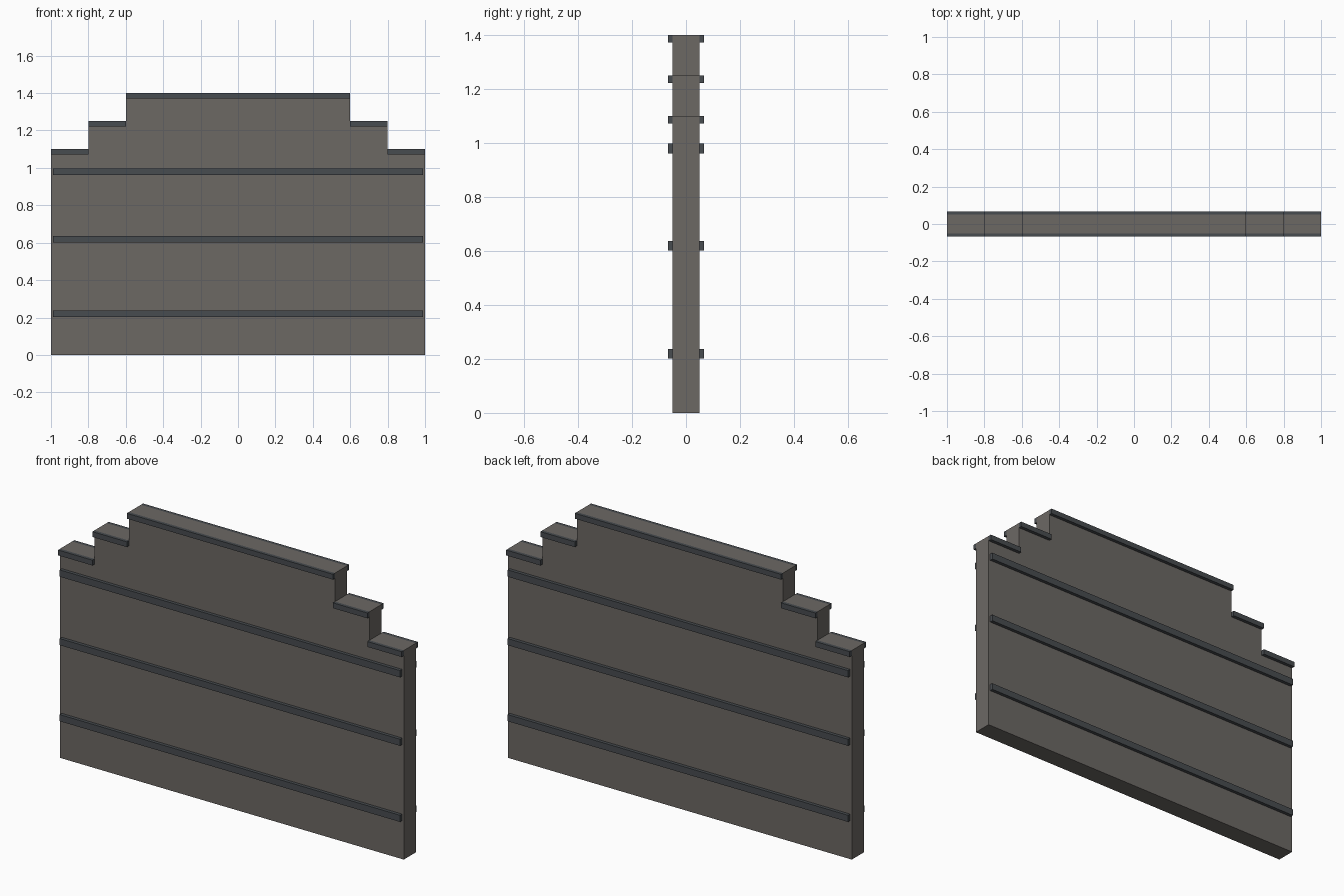
import bpy, bmesh

if "Cube" in bpy.data.objects:
    bpy.data.objects.remove(bpy.data.objects["Cube"])


def material(name, rgb):
    m = bpy.data.materials.new(name)
    m.diffuse_color = (*rgb, 1)
    m.use_nodes = True
    m.node_tree.nodes["Principled BSDF"].inputs["Base Color"].default_value = m.diffuse_color
    return m


STONE = material("warm_grey_stone", (0.150, 0.138, 0.127))
TRIM = material("dark_slate_trim", (0.064, 0.072, 0.080))
HALF = 0.05    # half wall thickness
OUT = 0.0675   # outer face of the trim strips


def add_object(name, bm, mat):
    bmesh.ops.recalc_face_normals(bm, faces=bm.faces)
    me = bpy.data.meshes.new(name)
    bm.to_mesh(me)
    bm.free()
    me.materials.append(mat)
    ob = bpy.data.objects.new(name, me)
    bpy.context.collection.objects.link(ob)
    return ob


def strip(name, x0, x1, z0, z1):
    # one strip on each face of the wall
    for side, s in (("front", -1), ("back", 1)):
        bm = bmesh.new()
        bmesh.ops.create_cube(bm, size=1)
        for v in bm.verts:
            v.co = (x1 if v.co.x > 0 else x0,
                    s * (OUT if v.co.y > 0 else HALF),
                    z1 if v.co.z > 0 else z0)
        add_object(f"{name}_{side}", bm, TRIM)


# stepped wall: half profile mirrored, then extruded through its thickness
half = [(1, 0), (1, 1.1), (0.8, 1.1), (0.8, 1.25), (0.6, 1.25), (0.6, 1.4)]
profile = half + [(-x, z) for x, z in reversed(half)]
bm = bmesh.new()
face = bm.faces.new([bm.verts.new((x, -HALF, z)) for x, z in profile])
ext = bmesh.ops.extrude_face_region(bm, geom=[face])
bmesh.ops.translate(bm, vec=(0, 2 * HALF, 0),
                    verts=[g for g in ext["geom"] if isinstance(g, bmesh.types.BMVert)])
add_object("stepped_wall", bm, STONE)

# long horizontal rails
for name, z0, z1 in (("lower_rail", 0.202, 0.237), ("middle_rail", 0.602, 0.637),
                     ("upper_rail", 0.962, 0.998)):
    strip(name, -0.99, 0.99, z0, z1)

# edge trim under every step
strip("top_cap_trim", -0.6, 0.6, 1.372, 1.4)
for name, x0, x1, z in (("low_step_trim", 0.8, 1, 1.1), ("high_step_trim", 0.6, 0.8, 1.25)):
    strip(name + "_right", x0, x1, z - 0.028, z)
    strip(name + "_left", -x1, -x0, z - 0.028, z)
